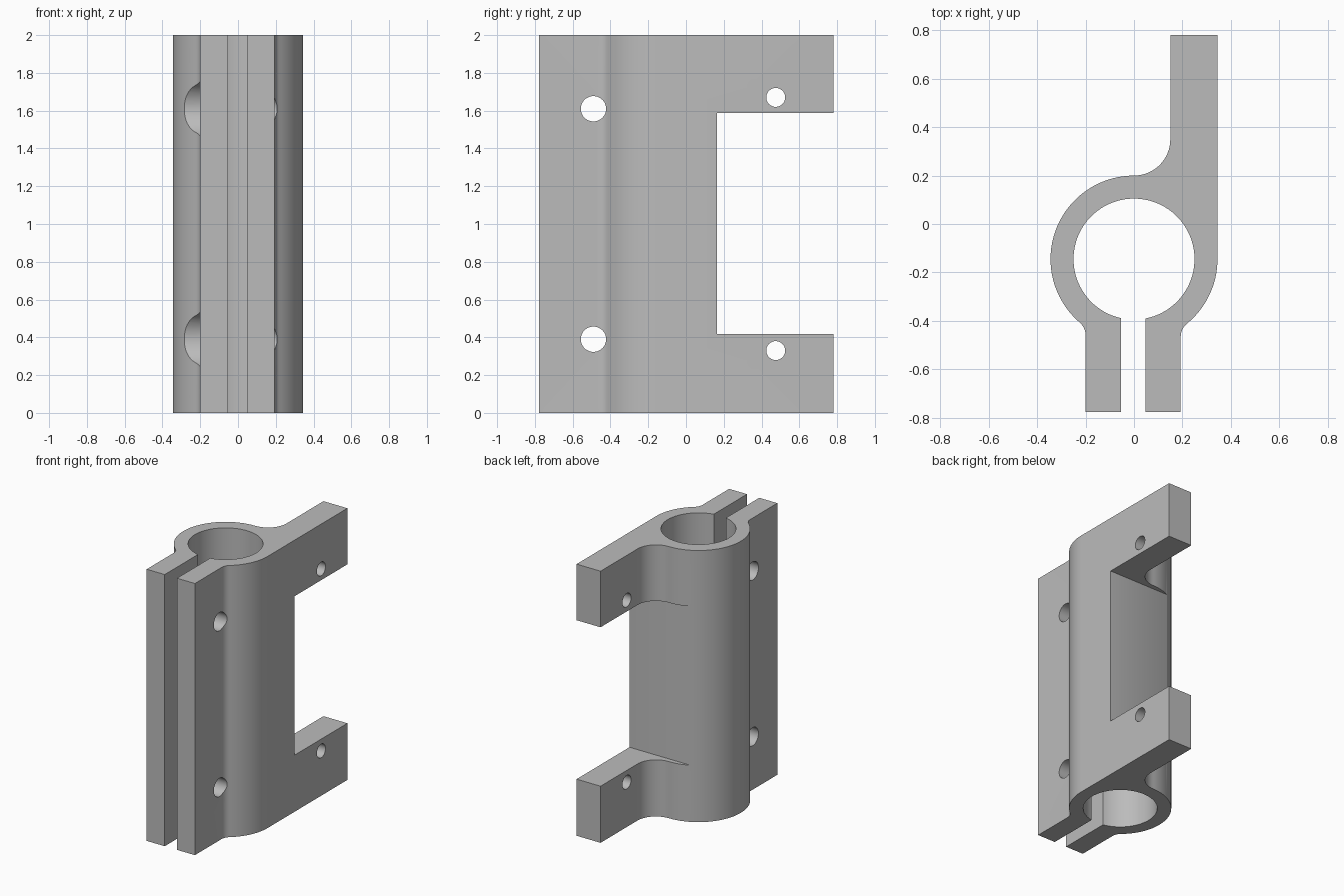
import bpy
import bmesh
from math import sin, cos, pi, radians, atan2, sqrt
from mathutils import Matrix

default = bpy.data.objects.get("Cube")
if default:
    bpy.data.objects.remove(default, do_unlink=True)

HEIGHT = 2.0
BORE_Y, OUTER, BORE = -0.145, 0.345, 0.25
FRONT, BACK = -0.777, 0.78

grey = bpy.data.materials.new("plain grey")
grey.use_nodes = True
colour = (0.5, 0.5, 0.5, 1)
grey.diffuse_color = colour
grey.node_tree.nodes["Principled BSDF"].inputs["Base Color"].default_value = colour


def arc(cx, cy, r, start, end, steps):
    """Points on an arc, angles in radians."""
    angles = [start + (end - start) * i / steps for i in range(steps + 1)]
    return [(cx + r * cos(a), cy + r * sin(a)) for a in angles]


def make_object(name, bm):
    mesh = bpy.data.meshes.new(name)
    bmesh.ops.recalc_face_normals(bm, faces=bm.faces)
    bm.to_mesh(mesh)
    bm.free()
    mesh.materials.append(grey)
    obj = bpy.data.objects.new(name, mesh)
    bpy.context.collection.objects.link(obj)
    return obj


def extrude_profile(name, points, height):
    bm = bmesh.new()
    face = bm.faces.new([bm.verts.new((x, y, 0)) for x, y in points])
    top = bmesh.ops.extrude_face_region(bm, geom=[face])["geom"]
    verts = [v for v in top if isinstance(v, bmesh.types.BMVert)]
    bmesh.ops.translate(bm, vec=(0, 0, height), verts=verts)
    return make_object(name, bm)


def cross_cylinder(name, x0, x1, y, z, r):
    """Cylinder cutter lying along x."""
    bm = bmesh.new()
    place = Matrix.Translation(((x0 + x1) / 2, y, z)) @ Matrix.Rotation(pi / 2, 4, "Y")
    bmesh.ops.create_cone(bm, cap_ends=True, segments=48, radius1=r, radius2=r,
                          depth=x1 - x0, matrix=place)
    return make_object(name, bm)


def box(name, low, high):
    bm = bmesh.new()
    size = [b - a for a, b in zip(low, high)]
    mid = [(a + b) / 2 for a, b in zip(low, high)]
    bmesh.ops.create_cube(bm, size=1, matrix=Matrix.Translation(mid) @ Matrix.Diagonal((*size, 1)))
    return make_object(name, bm)


def lug_fillet(side, lug_x, r=0.07):
    """Fillet between ring and lug: its points from the lug up, and its angle on the ring."""
    cx = lug_x + r
    drop = sqrt((OUTER + r) ** 2 - cx ** 2)
    ring_angle = atan2(-drop, cx)
    points = arc(cx, BORE_Y - drop, r, pi, ring_angle + pi, 8)
    return [(side * x, y) for x, y in points], ring_angle


# Split clamp profile, counter-clockwise from the front of the right-hand slot wall
slot_r, slot_l, lug_r, lug_l = 0.047, -0.053, 0.193, -0.2
plate_in, plate_out = 0.15, OUTER
fillet_r, angle_r = lug_fillet(1, lug_r)
fillet_l, angle_l = lug_fillet(-1, -lug_l)
bore_start = atan2(-sqrt(BORE ** 2 - slot_l ** 2), slot_l)
bore_end = atan2(-sqrt(BORE ** 2 - slot_r ** 2), slot_r) - 2 * pi

profile = [(slot_r, FRONT), (lug_r, FRONT)]
profile += fillet_r
profile += arc(0, BORE_Y, OUTER, angle_r, 0, 20)[1:]
profile += [(plate_out, BACK), (plate_in, BACK)]
profile += arc(0, 0.35, 0.15, 0, -pi / 2, 16)
profile += arc(0, BORE_Y, OUTER, pi / 2, pi - angle_l, 48)[1:]
profile += fillet_l[::-1][1:]
profile += [(lug_l, FRONT), (slot_l, FRONT)]
profile += arc(0, BORE_Y, BORE, bore_start + 2 * pi, bore_end + 2 * pi, 80)

bracket = extrude_profile("clamp_bracket", profile, HEIGHT)

# Rear window, bolt holes with spot faces, and mounting holes
cutters = [box("window_cutter", (-1, 0.165, 0.417), (1, 1, 1.587))]
for z in (0.39, 1.61):
    cutters.append(cross_cylinder("bolt_hole_cutter", -1, 1, -0.49, z, 0.067))
    cutters.append(cross_cylinder("spot_face_cutter", -1, lug_l, -0.49, z, 0.15))
for z in (0.33, 1.67):
    cutters.append(cross_cylinder("mounting_hole_cutter", -1, 1, 0.475, z, 0.05))

bpy.context.view_layer.objects.active = bracket
for cutter in cutters:
    cutter.hide_render = True
    cut = bracket.modifiers.new("cut", "BOOLEAN")
    cut.operation = "DIFFERENCE"
    cut.solver = "EXACT"
    cut.object = cutter
    bpy.ops.object.modifier_apply(modifier=cut.name)
    bpy.data.objects.remove(cutter, do_unlink=True)

bpy.ops.object.select_all(action="DESELECT")
bracket.select_set(True)
bpy.ops.object.shade_smooth_by_angle(angle=radians(30))
